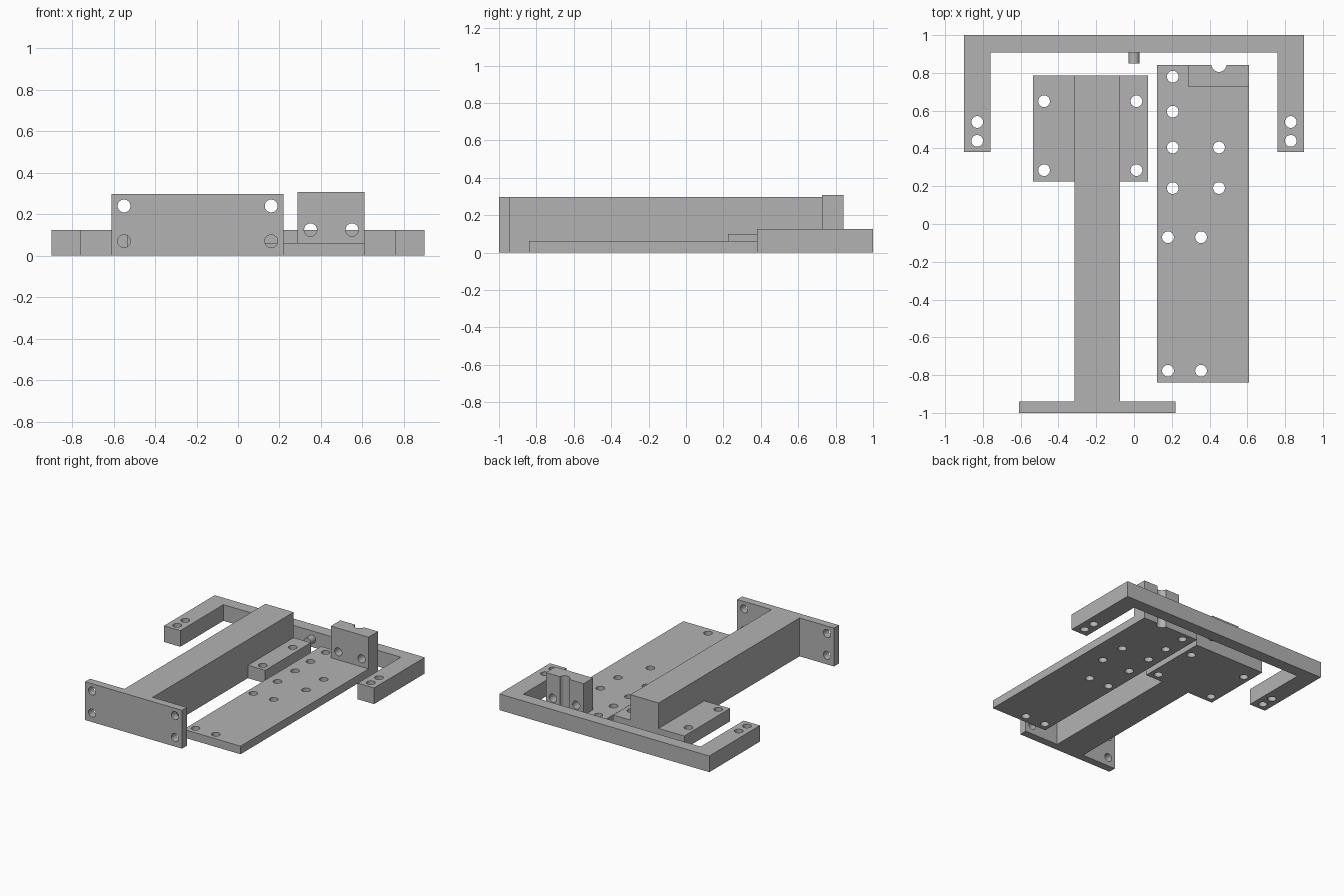
import bpy
import bmesh
import math
from mathutils import Matrix, Vector

cube = bpy.data.objects.get("Cube")
if cube:
    bpy.data.objects.remove(cube, do_unlink=True)

grey = bpy.data.materials.new("plain grey")
grey.use_nodes = True
colour = (0.45, 0.45, 0.45, 1)
grey.diffuse_color = colour
grey.node_tree.nodes["Principled BSDF"].inputs["Base Color"].default_value = colour

HOLE = 0.031
TURN = {"Z": Matrix.Identity(4), "Y": Matrix.Rotation(math.pi / 2, 4, "X")}


def make_object(name, bm):
    bmesh.ops.recalc_face_normals(bm, faces=bm.faces[:])
    mesh = bpy.data.meshes.new(name)
    bm.to_mesh(mesh)
    bm.free()
    mesh.materials.append(grey)
    obj = bpy.data.objects.new(name, mesh)
    bpy.context.collection.objects.link(obj)
    return obj


def prism(name, outline, low, high):
    """Extrude a plan outline from one height to another."""
    bm = bmesh.new()
    face = bm.faces.new([bm.verts.new((x, y, low)) for x, y in outline])
    grown = bmesh.ops.extrude_face_region(bm, geom=[face])["geom"]
    verts = [v for v in grown if isinstance(v, bmesh.types.BMVert)]
    bmesh.ops.translate(bm, verts=verts, vec=(0, 0, high - low))
    return make_object(name, bm)


def box(name, x0, x1, y0, y1, z0, z1):
    return prism(name, [(x0, y0), (x1, y0), (x1, y1), (x0, y1)], z0, z1)


def rods(name, centres, radius, length, axis):
    bm = bmesh.new()
    for centre in centres:
        bmesh.ops.create_cone(bm, cap_ends=True, segments=32, radius1=radius,
                              radius2=radius, depth=length,
                              matrix=Matrix.Translation(Vector(centre)) @ TURN[axis])
    return make_object(name, bm)


def smooth(obj):
    bpy.ops.object.select_all(action="DESELECT")
    obj.select_set(True)
    bpy.context.view_layer.objects.active = obj
    bpy.ops.object.shade_smooth_by_angle(angle=math.radians(30))


def drill(obj, centres, axis="Z", radius=HOLE):
    """Cut round holes right through a part, then drop the cutter."""
    cutter = rods("hole_cutter", centres, radius, 0.8, axis)
    cutter.hide_render = True
    mod = obj.modifiers.new("holes", "BOOLEAN")
    mod.operation = "DIFFERENCE"
    mod.solver = "EXACT"
    mod.object = cutter
    bpy.context.view_layer.objects.active = obj
    bpy.ops.object.modifier_apply(modifier=mod.name)
    bpy.data.objects.remove(cutter, do_unlink=True)
    smooth(obj)


# U-shaped frame with drilled arms and a small peg
half = [(0.9, 1), (0.9, 0.38), (0.76, 0.38), (0.76, 0.907)]
frame = prism("u_frame", half + [(-x, y) for x, y in reversed(half)], 0, 0.125)
drill(frame, [(x, y, 0) for x in (-0.83, 0.83) for y in (0.44, 0.54)])
smooth(rods("frame_peg", [(0, 0.885, 0.0625)], 0.03, 0.07, "Y"))

# Beam with an end plate and two mounting tabs
box("beam", -0.315, -0.073, -0.94, 0.785, 0, 0.297)
end_plate = box("end_plate", -0.61, 0.22, -1, -0.94, 0, 0.297)
drill(end_plate, [(x, -1, z) for x in (-0.55, 0.16) for z in (0.07, 0.24)], "Y")
for name, x0, x1, hole_x in (("right_tab", -0.535, -0.315, -0.476),
                             ("left_tab", -0.073, 0.075, 0.013)):
    tab = box(name, x0, x1, 0.225, 0.785, 0, 0.1)
    drill(tab, [(hole_x, y, 0) for y in (0.285, 0.65)])

# Long drilled plate carrying an upright block, both with a round groove
GROOVE = (0.45, 0.845, 0.15)
plate = box("long_plate", 0.122, 0.61, -0.84, 0.843, 0, 0.0625)
spots = [(0.205, 0.595), (0.205, 0.78)]
spots += [(x, y) for x in (0.205, 0.45) for y in (0.19, 0.405)]
spots += [(x, y) for x in (0.18, 0.355) for y in (-0.777, -0.07)]
drill(plate, [(x, y, 0) for x, y in spots])
block = box("upright_block", 0.287, 0.61, 0.727, 0.843, 0.0625, 0.308)
drill(block, [(x, 0.78, 0.125) for x in (0.35, 0.55)], "Y")
for part in (plate, block):
    drill(part, [GROOVE], radius=0.04)
